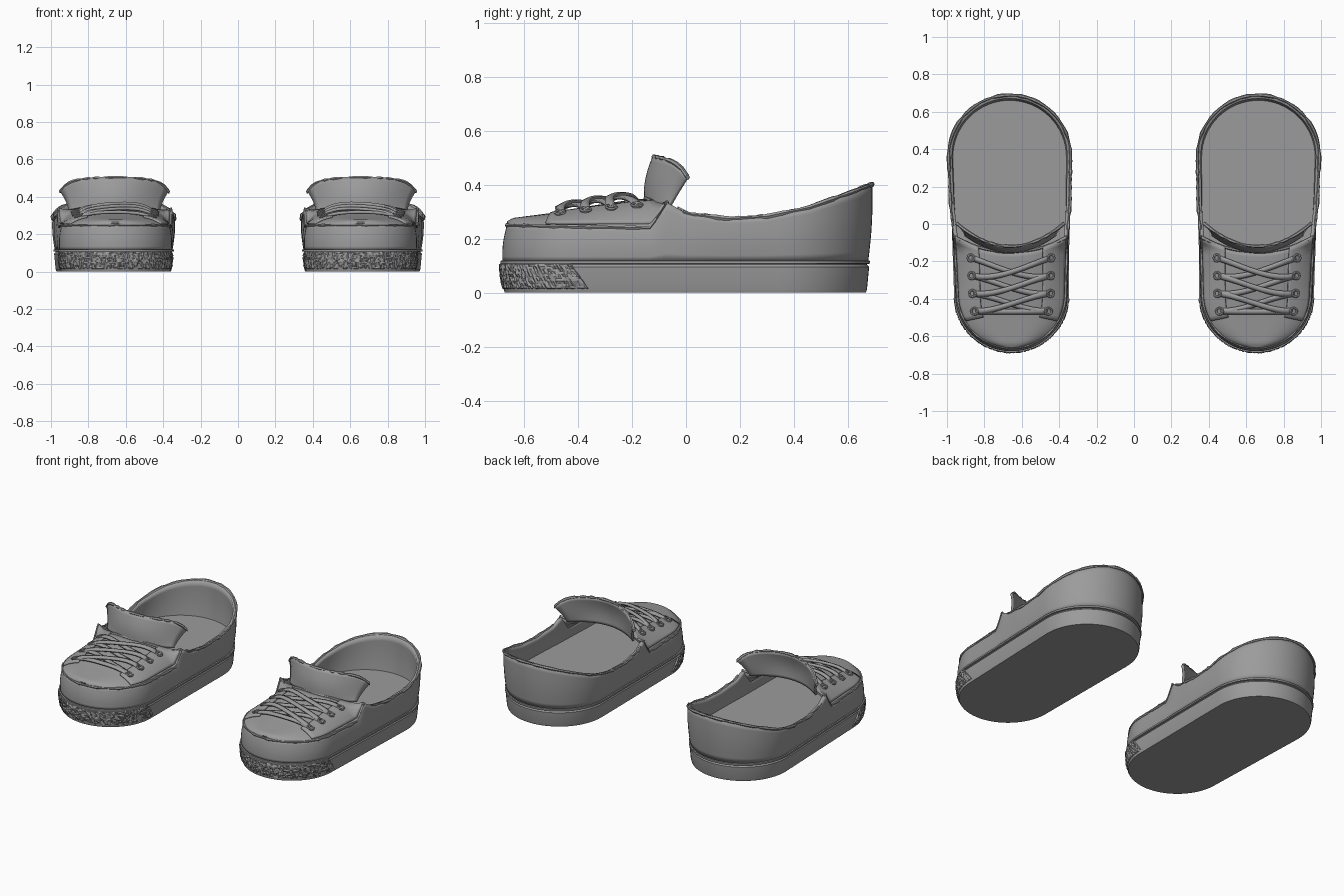
import bpy, bmesh, math, random
from math import sin, cos, pi

random.seed(4)
if "Cube" in bpy.data.objects:
    bpy.data.objects.remove(bpy.data.objects["Cube"])

grey = bpy.data.materials.new("plain grey")
grey.use_nodes = True
GREY = (0.33, 0.33, 0.33, 1)
grey.diffuse_color = GREY
grey.node_tree.nodes["Principled BSDF"].inputs["Base Color"].default_value = GREY

# Plan of one shoe: a round toe and a round heel joined by straight sides
HEEL_X, HEEL_Y, HEEL_R = 0.665, 0.36, 0.322
TOE_X, TOE_Y, TOE_R = 0.655, -0.38, 0.307


def interp(pts, v):
    for (a, b), (c, d) in zip(pts, pts[1:]):
        if v <= c:
            return b + (d - b) * max(0, (v - a) / (c - a))
    return pts[-1][1]


def rim_height(y):
    return interp([(-0.69, 0.25), (-0.13, 0.24), (-0.07, 0.335), (0, 0.295), (0.15, 0.275),
                   (0.3, 0.283), (0.45, 0.315), (0.6, 0.37), (0.69, 0.405)], y)


def rim_flare(y):
    return interp([(-0.69, -0.024), (-0.1, -0.012), (0.1, 0.003), (0.69, 0.008)], y)


def side(y):
    """Blend from toe (0) to heel (1)."""
    return min(1, max(0, (y - TOE_Y) / (HEEL_Y - TOE_Y)))


def outline():
    """Counter-clockwise list of (x, y, normal x, normal y)."""
    pts = []
    for i in range(32):
        a = pi * i / 32
        pts.append((HEEL_X + HEEL_R * cos(a), HEEL_Y + HEEL_R * sin(a), cos(a), sin(a)))
    for sign in (-1, 1):
        line = []
        for i in range(36):
            f = i / 36
            line.append((HEEL_X + (TOE_X - HEEL_X) * f + sign * (HEEL_R + (TOE_R - HEEL_R) * f),
                         HEEL_Y + (TOE_Y - HEEL_Y) * f, sign, 0))
        if sign < 0:
            pts += line
            for i in range(33):
                a = pi + pi * i / 32
                pts.append((TOE_X + TOE_R * cos(a), TOE_Y + TOE_R * sin(a), cos(a), sin(a)))
        else:
            pts += line[:0:-1]
    return pts


OUT = outline()


def ring(z, off):
    """One level of the plan; z and off may be functions of y."""
    res = []
    for x, y, nx, ny in OUT:
        o = off(y) if callable(off) else off
        res.append((x + nx * o, y + ny * o, z(y) if callable(z) else z))
    return res


def surface(name, rows, closed=False, caps=False, thick=0, smooth=True):
    """Skin rows of points, then mirror to make the pair."""
    bm = bmesh.new()
    vs = [[bm.verts.new(p) for p in r] for r in rows]
    n = len(rows[0])
    for a, b in zip(vs, vs[1:]):
        for j in range(n if closed else n - 1):
            k = (j + 1) % n
            bm.faces.new((a[j], a[k], b[k], b[j]))
    if caps:
        bm.faces.new(vs[0][::-1])
        bm.faces.new(vs[-1])
    bmesh.ops.remove_doubles(bm, verts=bm.verts, dist=0.0001)
    me = bpy.data.meshes.new(name)
    bm.to_mesh(me)
    bm.free()
    me.materials.append(grey)
    ob = bpy.data.objects.new(name, me)
    bpy.context.collection.objects.link(ob)
    if smooth:
        bpy.ops.object.select_all(action="DESELECT")
        ob.select_set(True)
        bpy.context.view_layer.objects.active = ob
        bpy.ops.object.shade_smooth_by_angle(angle=math.radians(35))
    if thick:
        m = ob.modifiers.new("thickness", "SOLIDIFY")
        m.thickness, m.offset = thick, -1
    m = ob.modifiers.new("pair", "MIRROR")
    m.use_mirror_merge = False
    return ob


def cord(name, path, r, rough=0.0, loop=False):
    """Round cord along a path, with an optional uneven stitched look."""
    rows, n = [], len(path)
    for i, p in enumerate(path):
        a = path[(i - 1) % n] if loop else path[max(i - 1, 0)]
        b = path[(i + 1) % n] if loop else path[min(i + 1, n - 1)]
        tx, ty = b[0] - a[0], b[1] - a[1]
        d = math.hypot(tx, ty) or 1
        nx, ny = ty / d, -tx / d
        q = r * (1 + random.uniform(-rough, rough))
        rows.append([(p[0] + nx * q * cos(k * pi / 3), p[1] + ny * q * cos(k * pi / 3),
                      p[2] + q * sin(k * pi / 3)) for k in range(6)])
    if loop:
        rows.append(rows[0])
    return surface(name, rows, closed=True, caps=not loop, smooth=not rough)


# Sole, welt and insole
surface("sole", [ring(0, -0.016), ring(0.012, -0.012), ring(0.095, -0.004), ring(0.104, -0.012),
                 ring(0.125, -0.012)], closed=True, caps=True)
surface("welt", [ring(0.106, -0.015), ring(0.108, 0), ring(0.118, 0), ring(0.121, -0.015)],
        closed=True, caps=True)
surface("insole", [ring(0.115, -0.014), ring(0.17, -0.018)], closed=True, caps=True)

# Upper wall, flaring at the heel and leaning in at the toe
levels = []
for i in range(9):
    t = i / 8
    levels.append(ring(lambda y: 0.118 + (rim_height(y) - 0.118) * t,
                       lambda y: -0.007 * (1 - t) + rim_flare(y) * t + 0.006 * sin(pi * t)))
surface("upper_wall", levels, closed=True, thick=0.02)


# Vamp: domed top of the toe; s runs across it from -1 to 1
def vamp(s, y0, lift=0.0):
    y = y0 + 0.08 * s * s * min(1, max(0, (y0 + 0.5) / 0.35))
    f, r = side(y), TOE_R + rim_flare(y)
    half = math.sqrt(max(0, r * r - (y - TOE_Y) ** 2)) if y < TOE_Y else r + (HEEL_R - TOE_R) * f
    edge = rim_height(y)
    crown = interp([(-0.69, 0.25), (-0.64, 0.277), (-0.5, 0.295), (-0.35, 0.322),
                    (-0.2, 0.345), (-0.1, 0.352)], y0)
    z = edge + max(0, crown - edge) * (1 - abs(s) ** 3.6)
    return (TOE_X + (HEEL_X - TOE_X) * f + s * half, y, z + lift)


TIP = TOE_Y - TOE_R + 0.024
ys = [TIP + (-0.15 - TIP) * (i / 28) ** 1.5 for i in range(29)]
ss = [sin(pi / 2 * (j / 14 - 1)) for j in range(29)]
surface("vamp", [[vamp(s, y) for s in ss] for y in ys], thick=0.014)

# Raised lace facings on both sides of the vamp
for label, sign in (("outer", 1), ("inner", -1)):
    cols = sorted(sign * (0.58 + 0.4 * k / 10) for k in range(11))
    surface(label + "_lace_facing",
            [[vamp(s, -0.52 + 0.37 * i / 16 + 0.05 * (0.98 - abs(s)) * (1 - i / 16), 0.011)
              for s in cols] for i in range(17)], thick=0.012)

# Stitched trims
seam = [(x, y, z) for x, y, z in ring(rim_height, rim_flare)]
cord("opening_trim", [p for p in seam[86 - 18 + 50:] + seam[:52] if p[1] > -0.08], 0.008, 0.4)
cord("toe_seam", [p for p in seam if p[1] < -0.07], 0.007, 0.35)
cord("vamp_rear_trim", [vamp(s, -0.15) for s in ss], 0.007, 0.3)

# Tongue, curling up and around the front of the ankle
tongue = []
for i in range(11):
    v, row = i / 10, []
    for j in range(25):
        u = j / 12 - 1
        x = HEEL_X - 0.004 + u * (0.245 + 0.045 * v ** 1.5)
        y = -0.155 + 0.09 * u * u + v * (0.03 + 0.035 * u * u) - 0.012 * sin(pi * v) * (1 - u * u)
        z = 0.325 + v * (0.178 - 0.025 * u * u - 0.05 * u ** 8)
        row.append((x, y, z))
    tongue.append(row)
surface("tongue", tongue, thick=0.014)
cord("tongue_trim", [(x, y + 0.006, z) for x, y, z in tongue[-1]], 0.008, 0.35)


# Flat laces criss-crossing between four pairs of eyelets
def lace(name, ya, yb, lift):
    rows = []
    for w in (-0.015, 0, 0.015):
        row = []
        for i in range(17):
            f = i / 16
            s = -0.7 + 1.4 * f
            ease = f * f * (3 - 2 * f)
            row.append(vamp(s, ya + (yb - ya) * ease + w,
                            0.01 + lift * sin(pi * f) ** 0.5 + (0.004 if w == 0 else 0)))
        rows.append(row)
    surface(name, rows, thick=0.012)


holes = [-0.47, -0.385, -0.3, -0.215]
lace("lace_front_bar", holes[0], holes[0], 0.012)
for k, (a, b) in enumerate(zip(holes, holes[1:])):
    lace("lace_cross_under_%d" % (k + 1), a, b, 0.01)
    lace("lace_cross_over_%d" % (k + 1), b, a, 0.022)
for k, y in enumerate(holes):
    for label, s in (("outer", 0.72), ("inner", -0.72)):
        cx, cy, cz = vamp(s, y, 0.014)
        cord("%s_eyelet_%d" % (label, k + 1),
             [(cx + 0.018 * cos(q * pi / 6), cy + 0.018 * sin(q * pi / 6),
               cz - 0.4 * 0.018 * cos(q * pi / 6) * (1 if s > 0 else -1)) for q in range(12)],
             0.006, loop=True)

# Rough toe bumper wrapped round the front of the sole, with slanted ends
bumper = []
for i in range(13):
    v, row = i / 12, []
    reach = TOE_R * pi / 2 + 0.03 - 0.08 * v
    for j in range(141):
        d = reach * (j / 70 - 1)
        border = i in (0, 12) or j in (0, 140)
        r = TOE_R - 0.014 * (1 - v) ** 3 + (-0.012 if border else random.uniform(-0.003, 0.006))
        a = max(-pi / 2, min(pi / 2, d / TOE_R))
        extra = max(0, abs(d) - TOE_R * pi / 2)
        row.append((TOE_X + r * sin(a), TOE_Y - r * cos(a) + extra, 0.008 + 0.106 * v))
    bumper.append(row)
surface("toe_bumper", bumper, smooth=False)
